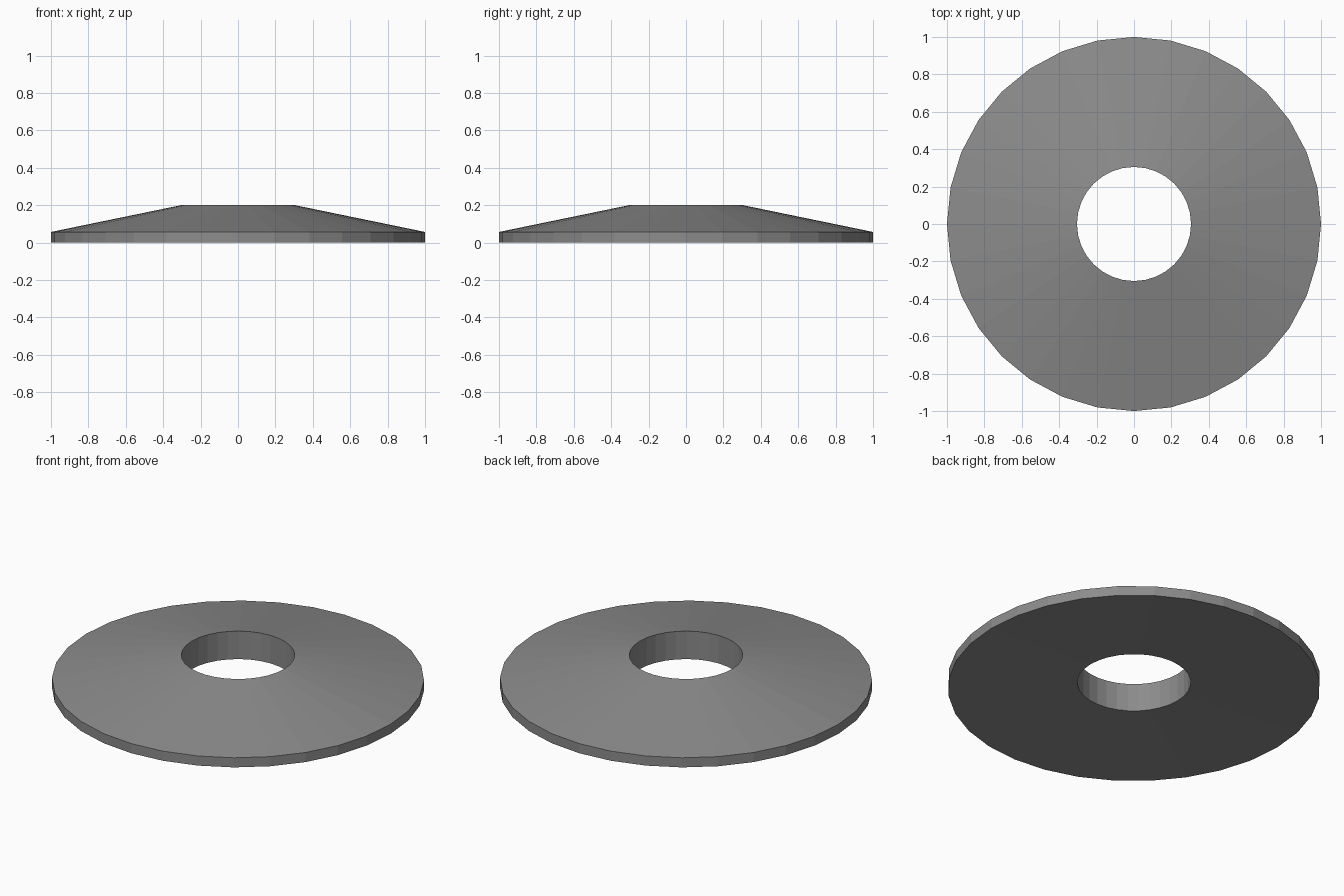
import bpy, bmesh, math

if "Cube" in bpy.data.objects:
    bpy.data.objects.remove(bpy.data.objects["Cube"])

SEGMENTS = 32
# Cross-section (radius, height): dished base, thin rim, cone, straight bore
PROFILE = [(0.305, 0.034), (1.0, 0.0), (1.0, 0.057), (0.305, 0.2)]

# Washer: the closed cross-section turned around z
bm = bmesh.new()
rings = []
for i in range(SEGMENTS):
    a = 2 * math.pi * i / SEGMENTS
    rings.append([bm.verts.new((r * math.cos(a), r * math.sin(a), z)) for r, z in PROFILE])
for i in range(SEGMENTS):
    a, b = rings[i], rings[(i + 1) % SEGMENTS]
    for j in range(len(PROFILE)):
        k = (j + 1) % len(PROFILE)
        bm.faces.new((a[j], b[j], b[k], a[k]))
bmesh.ops.recalc_face_normals(bm, faces=bm.faces)

mesh = bpy.data.meshes.new("conical_washer")
bm.to_mesh(mesh)
bm.free()
washer = bpy.data.objects.new("conical_washer", mesh)
bpy.context.collection.objects.link(washer)

# Dark grey metal
metal = bpy.data.materials.new("dark_grey")
metal.diffuse_color = (0.26, 0.26, 0.26, 1)
metal.use_nodes = True
metal.node_tree.nodes["Principled BSDF"].inputs["Base Color"].default_value = metal.diffuse_color
mesh.materials.append(metal)
